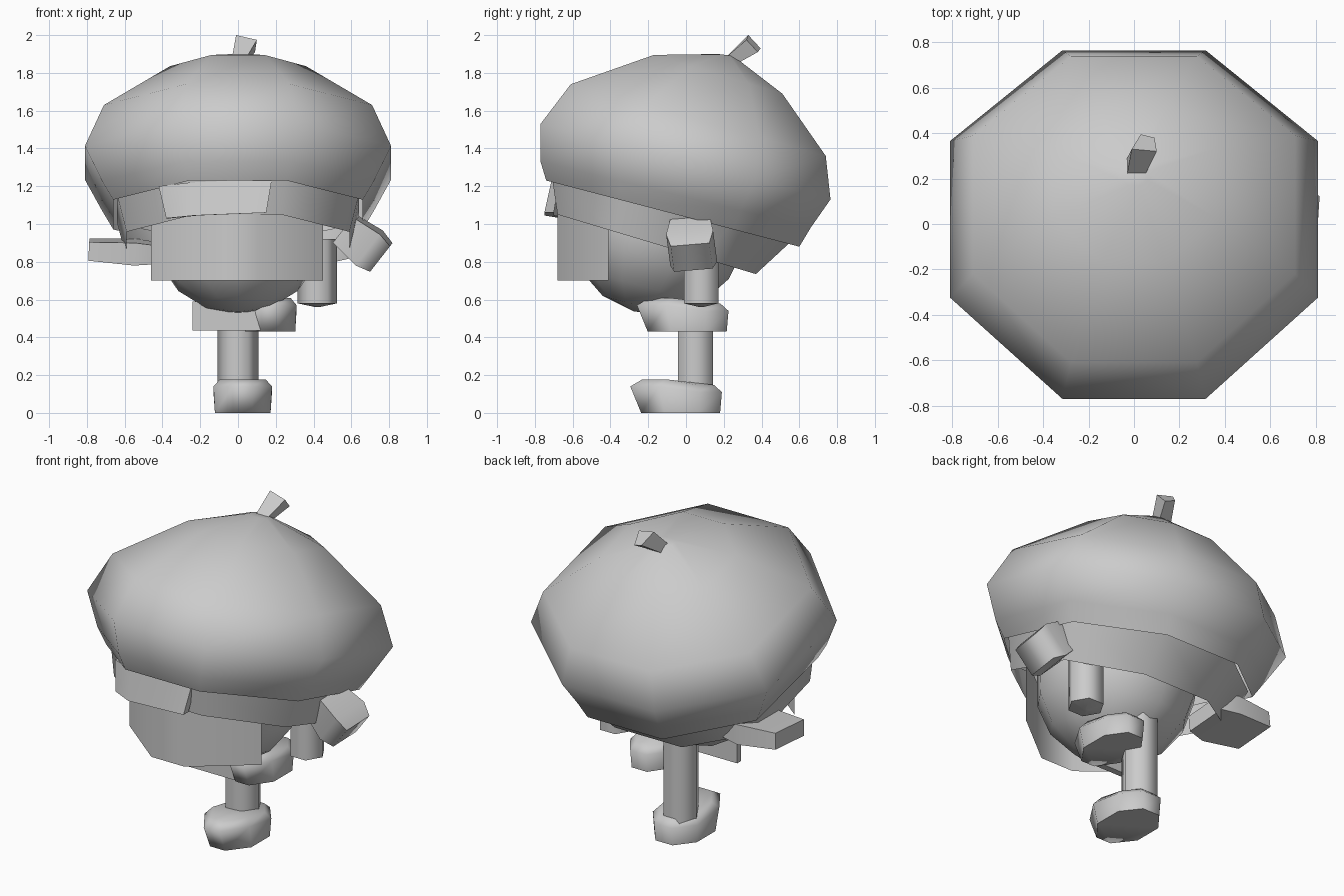
import bpy, bmesh, math
from mathutils import Matrix, Vector

if "Cube" in bpy.data.objects:
    bpy.data.objects.remove(bpy.data.objects["Cube"])


def make(name, verts, faces, angle=40):
    me = bpy.data.meshes.new(name)
    bm = bmesh.new()
    vs = [bm.verts.new(v) for v in verts]
    for f in faces:
        bm.faces.new([vs[i] for i in f])
    bmesh.ops.recalc_face_normals(bm, faces=bm.faces)
    bm.to_mesh(me)
    bm.free()
    ob = bpy.data.objects.new(name, me)
    bpy.context.collection.objects.link(ob)
    bpy.ops.object.select_all(action='DESELECT')
    ob.select_set(True)
    bpy.context.view_layer.objects.active = ob
    bpy.ops.object.shade_smooth_by_angle(angle=math.radians(angle))
    return ob


def loft(name, rings, start=True, end=True, angle=40):
    n = len(rings[0])
    verts = [v for r in rings for v in r]
    faces = [(k*n+i, k*n+(i+1) % n, (k+1)*n+(i+1) % n, (k+1)*n+i)
             for k in range(len(rings)-1) for i in range(n)]
    if start:
        faces.append(tuple(range(n)))
    if end:
        faces.append(tuple(range(len(verts)-n, len(verts))))
    return make(name, verts, faces, angle)


def tilted_octagon(w, yf, zf, yb, zb):
    # flat front and back edges, sloping from front to back
    pts = [(-.39, 0), (.39, 0), (1, .29), (1, .74), (.39, 1), (-.39, 1), (-1, .74), (-1, .29)]
    return [(w*x, yf+(yb-yf)*t, zf+(zb-zf)*t) for x, t in pts]


def rect(x0, x1, y0, y1, z):
    return [(x0, y0, z), (x1, y0, z), (x1, y1, z), (x0, y1, z)]


# Puffy cap, open below
loft("cap", [tilted_octagon(*p) for p in [
    (.66, -.74, 1.23, .60, .88),
    (.72, -.77, 1.33, .66, .98),
    (.81, -.77, 1.53, .765, 1.13),
    (.71, -.61, 1.74, .74, 1.36),
    (.36, -.17, 1.895, .51, 1.69),
    (.06, .17, 1.90, .25, 1.89)]], start=False, angle=60)

# Cap stem, flaring upward
loft("cap_stem", [
    [(-.03, .22, 1.89), (.05, .22, 1.89), (.05, .29, 1.86), (-.03, .29, 1.86)],
    [(-.01, .33, 2.0), (.10, .32, 1.975), (.09, .38, 1.91), (.03, .395, 1.93)]])

# Hair band under the rim and bent fringe panel
loft("hair_band", [tilted_octagon(*p) for p in [
    (.64, -.71, 1.25, .57, .92), (.59, -.68, 1.05, .37, .735)]],
    start=False, end=False, angle=60)
loft("fringe", [
    [(-.38, -.66, 1.03), (-.23, -.75, 1.045), (.15, -.75, 1.06),
     (.15, -.70, 1.06), (-.21, -.70, 1.045), (-.36, -.62, 1.03)],
    [(-.42, -.61, 1.2), (-.25, -.71, 1.22), (.18, -.71, 1.24),
     (.18, -.67, 1.24), (-.23, -.67, 1.22), (-.40, -.57, 1.2)]])

# Head
bm = bmesh.new()
bmesh.ops.create_uvsphere(bm, u_segments=10, v_segments=8, radius=1)
bm.transform(Matrix.Translation((0, -.15, 1.0)) @ Matrix.Rotation(math.radians(-15), 4, 'X')
             @ Matrix.Diagonal((.47, .475, .48, 1)))
head_v = [v.co.copy() for v in bm.verts]
head_f = [[v.index for v in f.verts] for f in bm.faces]
bm.free()
make("head", head_v, head_f, 60)

# Bent face panel
panel = [(-.46, -.41), (-.12, -.68), (.11, -.68), (.45, -.41)]
make("face_panel", [(x, y, z) for z in (.70, 1.12) for x, y in panel],
     [(i, i+1, i+5, i+4) for i in range(3)], 60)


# Legs
def tube(name, cx, cy, r, z0, z1, tip=0):
    hexa = [(cx+r*math.cos(math.pi*i/3), cy+r*math.sin(math.pi*i/3)) for i in range(6)]
    rings = [[(x, y, z) for x, y in hexa] for z in (z0, z1)]
    if tip:
        rings.insert(0, [(cx+(x-cx)*.1, cy+(y-cy)*.1, z0-tip) for x, y in hexa])
    loft(name, rings, angle=65)


tube("left_leg", 0, .05, .108, .12, .72)
tube("right_leg", .42, .08, .105, .58, .92, .02)


# Shoes: eight-sided, higher at the toe
def shoe(name, x, z, y, w):
    half = [(.35, -.25), (1, -.12), (1, .07), (.4, .19)]
    outline = half + [(-a, b) for a, b in reversed(half)]
    rings = []
    for h, k in ((0, .95), (.14, 1.0), (.178, .78)):
        rings.append([(x+w*k*a, y+b*k*(1.18 if h and b < 0 else 1),
                       z+h-(.03 if h and b > 0 else 0)) for a, b in outline])
    loft(name, rings, angle=75)


shoe("left_shoe", .025, 0, 0, .155)
shoe("right_shoe", .17, .43, .035, .14)

# Small front panel below the chin
loft("collar", [rect(-.24, .22, -.2, -.16, z) for z in (.435, .59)])


# Chunky hands
def hand(name, centre, size, rot):
    m = Matrix.Translation(centre)
    for a, axis in rot:
        m = m @ Matrix.Rotation(math.radians(a), 4, axis)
    sx, sy, sz = size
    rings = []
    for t, k in ((-1, .82), (.35, 1), (1, .82)):
        rings.append([m @ Vector((t*sx, a*k*sy, b*k*sz))
                      for a, b in ((-1, -1), (1, -1), (1, 1), (-1, 1))])
    loft(name, rings, angle=75)


hand("right_hand", (.66, .03, .90), (.125, .125, .105), [(38, 'Y'), (6, 'X')])
hand("left_hand", (-.61, .11, .855), (.18, .17, .06), [(3, 'Y'), (4, 'X')])
